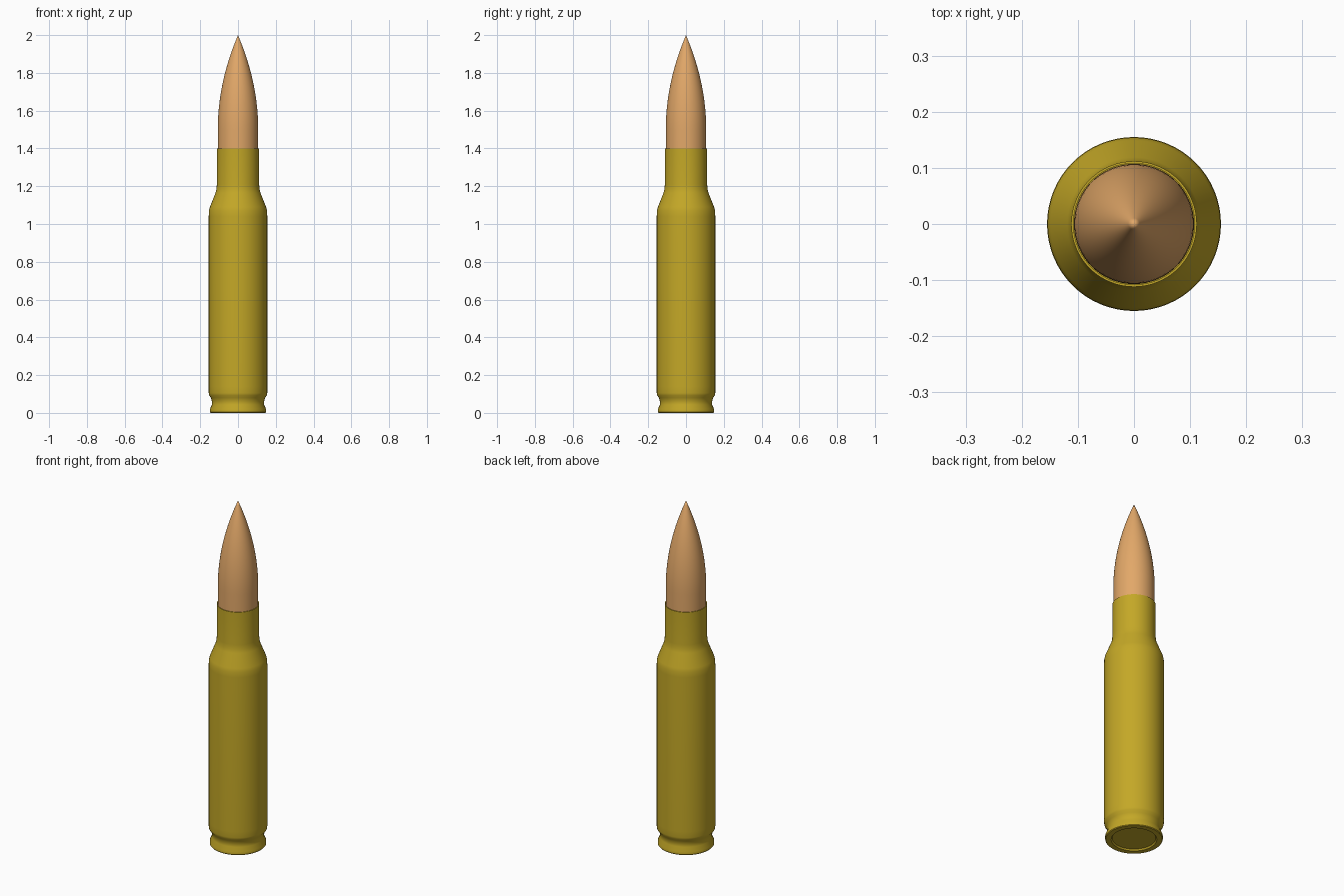
import bpy
import bmesh
import math

SEGMENTS = 64

cube = bpy.data.objects.get("Cube")
if cube:
    bpy.data.objects.remove(cube, do_unlink=True)


def make_material(name, colour):
    mat = bpy.data.materials.new(name)
    mat.use_nodes = True
    mat.diffuse_color = colour
    mat.node_tree.nodes["Principled BSDF"].inputs["Base Color"].default_value = colour
    return mat


def lathe(name, profile, mat):
    """Spin a (radius, height) profile around the z axis."""
    bm = bmesh.new()
    verts = [bm.verts.new((r, 0, z)) for r, z in profile]
    edges = [bm.edges.new(pair) for pair in zip(verts, verts[1:])]
    bmesh.ops.spin(bm, geom=verts + edges, cent=(0, 0, 0), axis=(0, 0, 1),
                   angle=math.tau, steps=SEGMENTS, use_duplicate=False)
    bmesh.ops.remove_doubles(bm, verts=bm.verts, dist=1e-5)
    bmesh.ops.recalc_face_normals(bm, faces=bm.faces)
    mesh = bpy.data.meshes.new(name)
    bm.to_mesh(mesh)
    bm.free()
    mesh.materials.append(mat)
    obj = bpy.data.objects.new(name, mesh)
    bpy.context.collection.objects.link(obj)
    bpy.ops.object.select_all(action='DESELECT')
    obj.select_set(True)
    bpy.context.view_layer.objects.active = obj
    bpy.ops.object.shade_smooth_by_angle(angle=math.radians(35))
    return obj


brass = make_material("brass", (0.55, 0.39, 0.02, 1))
copper = make_material("copper", (0.76, 0.39, 0.14, 1))

# Case: recessed base, rim, extractor groove, body, shoulder and open neck
lathe("case", [
    (0, 0.008), (0.112, 0.008), (0.118, 0), (0.146, 0), (0.149, 0.004),
    (0.149, 0.02), (0.138, 0.043), (0.138, 0.06), (0.143, 0.08),
    (0.153, 0.093), (0.155, 0.105), (0.155, 0.14),
    (0.155, 1.04), (0.154, 1.07), (0.149, 1.09),
    (0.119, 1.165), (0.114, 1.185), (0.112, 1.21),
    (0.112, 1.4), (0.108, 1.4), (0.108, 1.37),
], brass)

# Tip: straight shank seated in the neck, then a curved nose to a point
shank_top, radius, steps = 1.5, 0.107, 20
nose = []
for i in range(steps + 1):
    t = i / steps
    nose.append((radius * (1 - t * t), shank_top + (2 - shank_top) * t))
lathe("tip", [(0, 1.36), (radius, 1.36)] + nose, copper)
